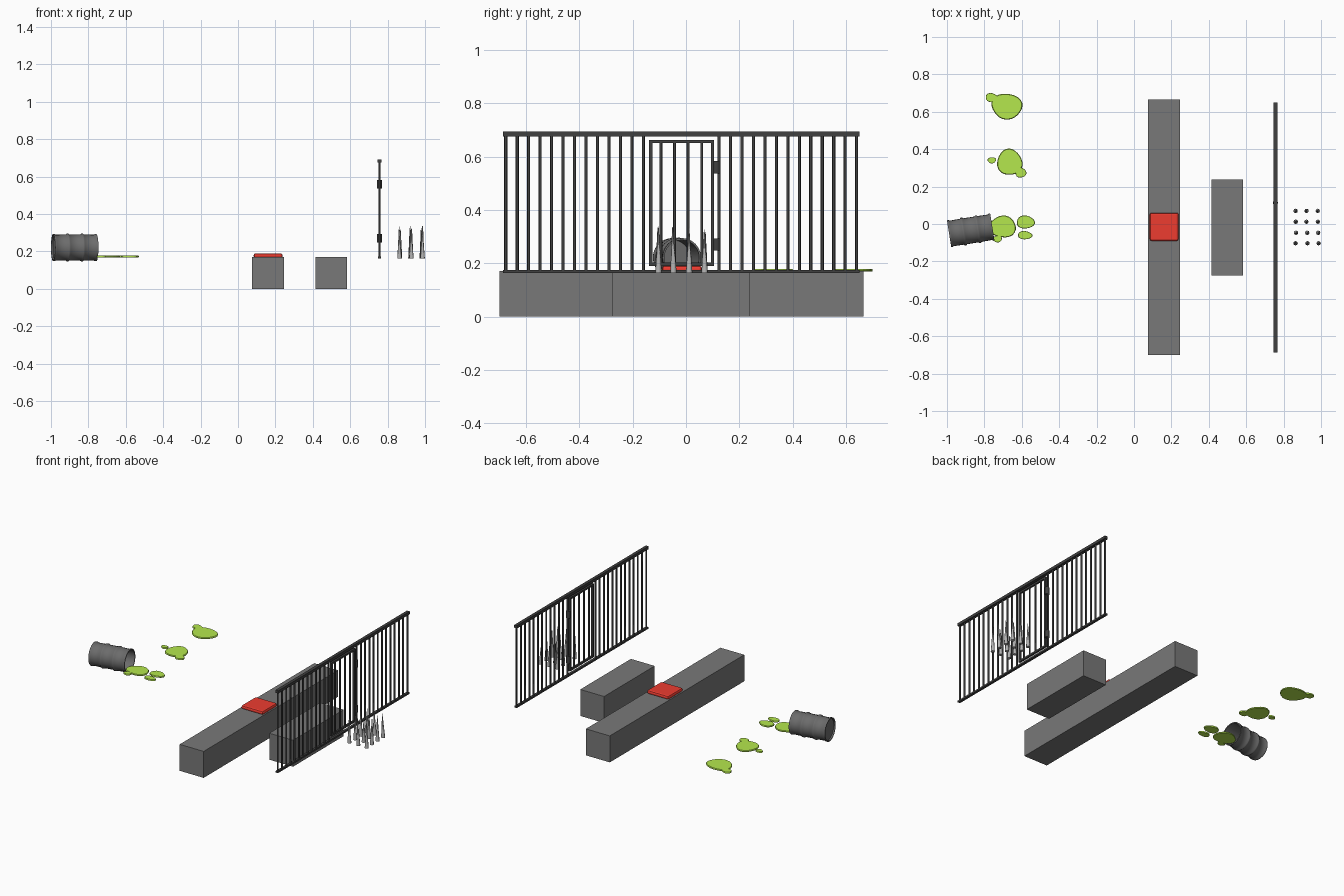
import bpy, bmesh, math, random
from mathutils import Matrix, Vector

if "Cube" in bpy.data.objects:
    bpy.data.objects.remove(bpy.data.objects["Cube"])
random.seed(4)


def finish(name, bm, mat=None, smooth=False):
    bmesh.ops.recalc_face_normals(bm, faces=bm.faces)
    me = bpy.data.meshes.new(name)
    bm.to_mesh(me)
    bm.free()
    ob = bpy.data.objects.new(name, me)
    bpy.context.collection.objects.link(ob)
    if mat:
        me.materials.append(mat)
    if smooth:
        bpy.ops.object.select_all(action='DESELECT')
        ob.select_set(True)
        bpy.context.view_layer.objects.active = ob
        bpy.ops.object.shade_smooth_by_angle(angle=math.radians(50))
    return ob


def colour(name, r, g=None, b=None):
    m = bpy.data.materials.new(name)
    m.diffuse_color = (r, r if g is None else g, r if b is None else b, 1)
    m.use_nodes = True
    m.node_tree.nodes["Principled BSDF"].inputs["Base Color"].default_value = m.diffuse_color
    return m


def add_box(bm, lo, hi):
    lo, hi = Vector(lo), Vector(hi)
    m = Matrix.Translation((lo + hi) / 2) @ Matrix.Diagonal((*(hi - lo), 1))
    bmesh.ops.create_cube(bm, size=1, matrix=m)


def add_rod(bm, y, z0, z1, r, x=0.756):
    bmesh.ops.create_cone(bm, cap_ends=True, segments=8, radius1=r, radius2=r,
                          depth=z1 - z0, matrix=Matrix.Translation((x, y, (z0 + z1) / 2)))


red = colour("red", 0.85, 0.045, 0.03)
green = colour("slime_green", 0.46, 0.8, 0.075)
stone = colour("dark_stone", 0.19)
iron = colour("black_iron", 0.05)
steel = colour("steel", 0.45)
drum = colour("barrel_grey", 0.15)

# Stone blocks
for name, lo, hi in (("long_block", (0.076, -0.70, 0), (0.246, 0.665, 0.17)),
                     ("short_block", (0.415, -0.275, 0), (0.584, 0.239, 0.17))):
    bm = bmesh.new()
    add_box(bm, lo, hi)
    finish(name, bm, stone)

# Red pressure plate with bevelled edges
bm = bmesh.new()
add_box(bm, (0.084, -0.09, 0.165), (0.238, 0.06, 0.19))
plate = finish("pressure_plate", bm, red)
bev = plate.modifiers.new("bevel", 'BEVEL')
bev.width, bev.segments = 0.01, 2

# Fence rails and bars
bm = bmesh.new()
add_box(bm, (0.746, -0.686, 0.675), (0.766, 0.65, 0.693))
add_box(bm, (0.748, -0.686, 0.163), (0.764, 0.65, 0.174))
for i in range(13):
    for y0 in (-0.676, 0.124):
        add_rod(bm, y0 + i * 0.043, 0.168, 0.68, 0.0058)
finish("fence", bm, iron, True)

# Gate frame with its own bars
bm = bmesh.new()
for y in (-0.138, 0.093):
    add_box(bm, (0.75, y, 0.19), (0.762, y + 0.012, 0.662))
for z in (0.19, 0.65):
    add_box(bm, (0.75, -0.138, z), (0.762, 0.105, z + 0.012))
for i in range(4):
    add_rod(bm, -0.094 + i * 0.051, 0.195, 0.655, 0.0055)
finish("gate", bm, iron, True)

# Hinges
bm = bmesh.new()
for z in (0.27, 0.56):
    add_rod(bm, 0.114, z - 0.023, z + 0.023, 0.014)
finish("gate_hinges", bm, iron, True)

# Floor spikes, slightly leaning and uneven
bm = bmesh.new()
for x in (0.871, 0.929, 0.988):
    for y in (-0.103, -0.047, 0.012, 0.07):
        h = random.uniform(0.15, 0.176)
        m = (Matrix.Translation((x + random.uniform(-0.008, 0), y, 0.163))
             @ Matrix.Rotation(random.uniform(-0.03, 0.03), 4, 'X')
             @ Matrix.Rotation(random.uniform(-0.03, 0.03), 4, 'Y')
             @ Matrix.Translation((0, 0, h / 2)))
        bmesh.ops.create_cone(bm, cap_ends=True, segments=8, radius1=0.012,
                              radius2=0.001, depth=h, matrix=m)
finish("floor_spikes", bm, steel, True)

# Tipped barrel: lathed profile (position along axis, radius), open at the spilling end
profile = [(-0.108, 0), (-0.108, 0.066), (-0.117, 0.066), (-0.117, 0.073), (-0.108, 0.073),
           (-0.104, 0.069), (-0.048, 0.07), (-0.043, 0.075), (-0.035, 0.075), (-0.03, 0.07),
           (0.03, 0.07), (0.035, 0.075), (0.043, 0.075), (0.048, 0.07), (0.104, 0.069),
           (0.108, 0.073), (0.117, 0.073), (0.117, 0.066), (-0.1, 0.066), (-0.1, 0)]
bm = bmesh.new()
pts = [bm.verts.new((x, 0, r)) for x, r in profile]
edges = [bm.edges.new(p) for p in zip(pts, pts[1:])]
bmesh.ops.spin(bm, geom=pts + edges, cent=(0, 0, 0), axis=(1, 0, 0),
               angle=2 * math.pi, steps=24, use_duplicate=False)
bmesh.ops.remove_doubles(bm, verts=bm.verts, dist=1e-5)
barrel = finish("barrel", bm, drum, True)
barrel.matrix_world = Matrix.Translation((-0.873, -0.034, 0.221)) @ Matrix.Rotation(math.radians(9.1), 4, 'Z')


# Slime puddles: wobbly thin discs (x, y, x radius, y radius)
def puddle(bm, x, y, rx, ry):
    p, q = random.uniform(0, 6), random.uniform(0, 6)
    n, rings = 24, []
    for z, s in ((0.169, 0.97), (0.173, 1.0), (0.178, 0.95)):
        ring = []
        for i in range(n):
            a = 2 * math.pi * i / n
            w = s * (1 + 0.05 * math.sin(3 * a + p) + 0.03 * math.sin(2 * a + q))
            ring.append(bm.verts.new((x + rx * w * math.cos(a), y + ry * w * math.sin(a), z)))
        rings.append(ring)
    for lo, hi in zip(rings, rings[1:]):
        for i in range(n):
            j = (i + 1) % n
            bm.faces.new((lo[i], lo[j], hi[j], hi[i]))
    bm.faces.new(rings[0])
    bm.faces.new(rings[-1])


puddles = {
    "far_puddle": ((-0.68, 0.63, 0.084, 0.068), (-0.762, 0.676, 0.032, 0.024)),
    "middle_puddle": ((-0.665, 0.33, 0.066, 0.072), (-0.76, 0.341, 0.022, 0.017),
                      (-0.605, 0.274, 0.028, 0.027)),
    "barrel_puddle": ((-0.702, -0.015, 0.07, 0.06), (-0.58, 0.01, 0.05, 0.034),
                      (-0.583, -0.06, 0.039, 0.022), (-0.73, -0.08, 0.024, 0.018)),
}
for name, blobs in puddles.items():
    bm = bmesh.new()
    for b in blobs:
        puddle(bm, *b)
    finish(name, bm, green)
